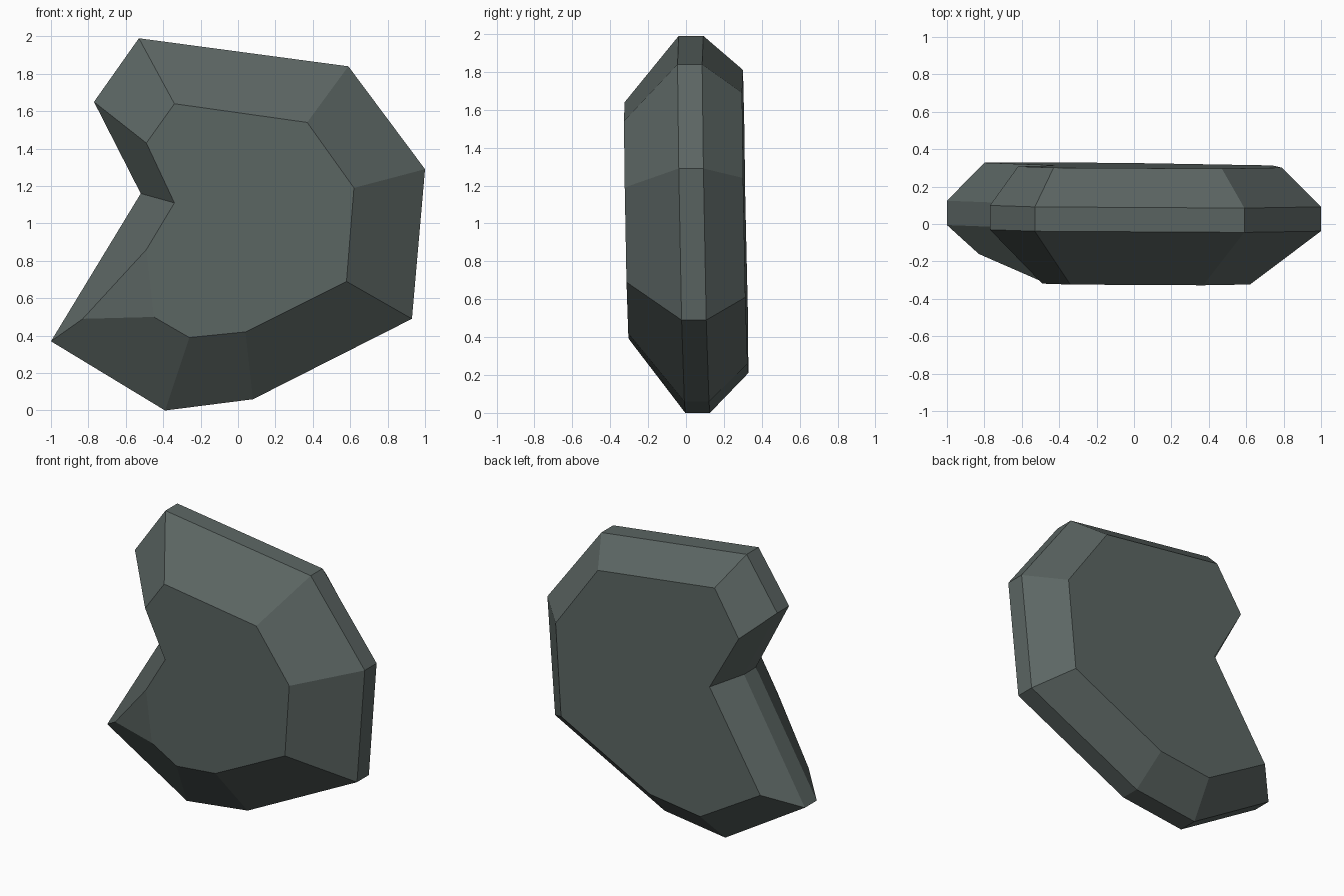
import bpy
import bmesh

default_cube = bpy.data.objects.get("Cube")
if default_cube:
    bpy.data.objects.remove(default_cube, do_unlink=True)

# Stone colour
stone = bpy.data.materials.new("dark grey green stone")
stone.use_nodes = True
colour = (0.107, 0.133, 0.126, 1)
stone.diffuse_color = colour
shader = next(n for n in stone.node_tree.nodes if n.type == "BSDF_PRINCIPLED")
shader.inputs["Base Color"].default_value = colour
shader.inputs["Roughness"].default_value = 0.9

# Profiles (x, z), clockwise from the top left corner
rim = [(-.53, 1.99), (.59, 1.84), (1, 1.29), (.93, .49), (.08, .06),
       (-.39, 0), (-1, .37), (-.52, 1.16), (-.77, 1.65)]
front_top = [(-.34, 1.64), (.37, 1.54), (.62, 1.19), (.58, .69), (.04, .42),
             (-.26, .39), (-.83, .49), (-.34, 1.11), (-.49, 1.43)]
back_top = [(-.43, 1.81), (.47, 1.69), (.79, 1.24), (.74, .61), (.05, .26),
            (-.34, .21), (-.8, .48), (-.4, 1.12), (-.62, 1.51)]
TIP = 6  # index of the pointed corner at the lower left

bm = bmesh.new()


def add_point(x, y, z):
    """Add a vertex, leaning the slab slightly."""
    return bm.verts.new((x, y + .018 * (1 - z) - .008 * x, z))


def add_ring(profile, depth):
    return [add_point(x, depth, z) for x, z in profile]


def bridge(ring_a, ring_b, skip=()):
    count = len(ring_a)
    for i in range(count):
        if i not in skip:
            j = (i + 1) % count
            bm.faces.new((ring_a[i], ring_a[j], ring_b[j], ring_b[i]))


# Narrow side band and rear chamfer
rim_front = add_ring(rim, -.025)
rim_back = add_ring(rim, .105)
back = add_ring(back_top, .312)
bridge(rim_front, rim_back)
bridge(rim_back, back)
bm.faces.new(back)

# Front chamfer, with the tip dropping away from the front plane
front = add_ring(front_top, -.315)
front[TIP].co.y = -.16
upper = add_point(-.49, -.315, .86)
lower = add_point(-.45, -.315, .5)
bridge(front, rim_front, skip=(TIP - 1, TIP))
before, tip, after = front[TIP - 1:TIP + 2]
bm.faces.new((rim_front[TIP - 1], rim_front[TIP], tip, lower, before))
bm.faces.new((rim_front[TIP], rim_front[TIP + 1], after, upper, tip))
bm.faces.new((tip, upper, lower))
bm.faces.new(front[:TIP] + [lower, upper] + front[TIP + 1:])

bmesh.ops.recalc_face_normals(bm, faces=bm.faces[:])
mesh = bpy.data.meshes.new("stone_slab")
bm.to_mesh(mesh)
bm.free()
mesh.materials.append(stone)
slab = bpy.data.objects.new("stone_slab", mesh)
bpy.context.collection.objects.link(slab)
